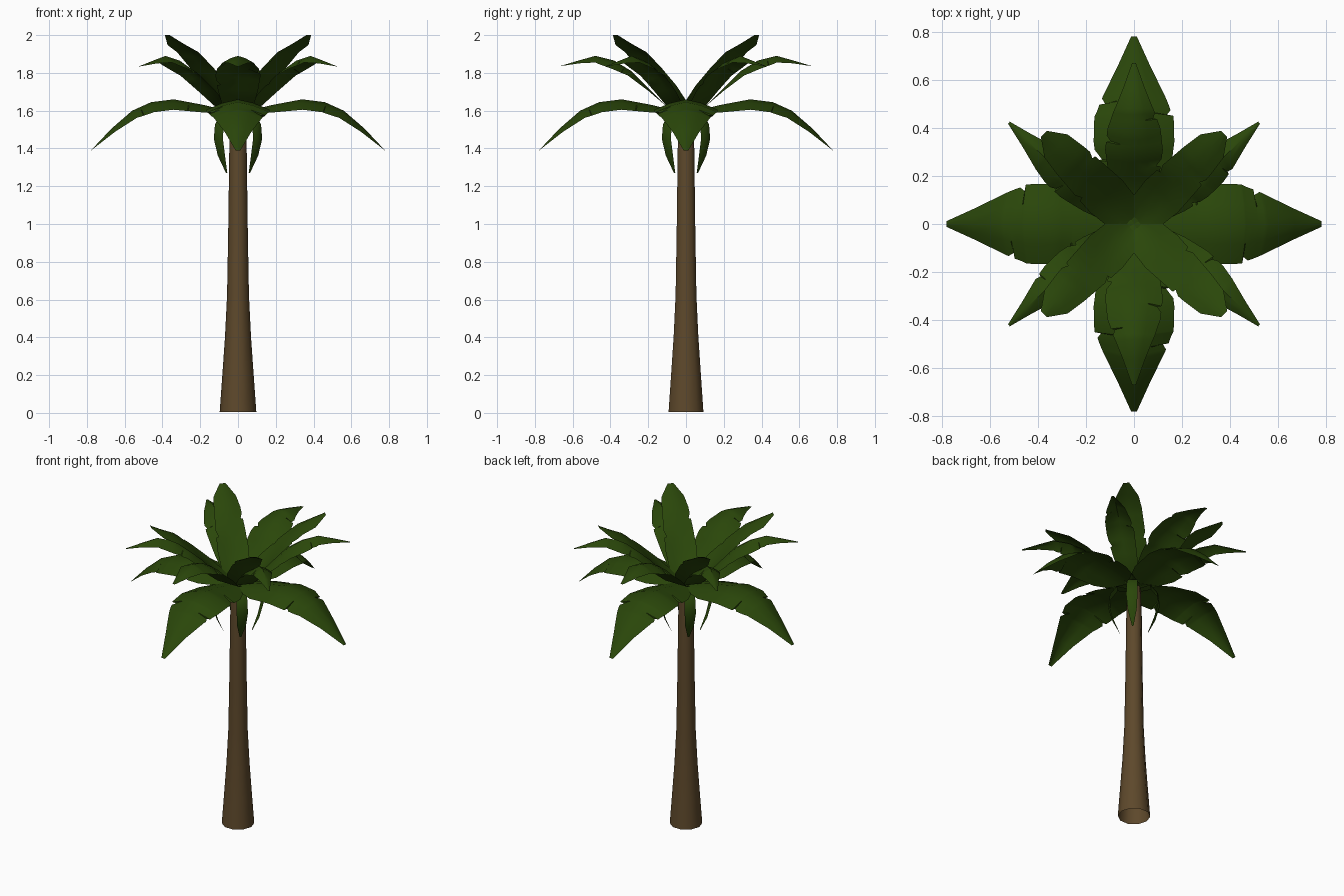
import bpy, math
from mathutils import Vector, Matrix

cube = bpy.data.objects.get("Cube")
if cube:
    bpy.data.objects.remove(cube)


def make_material(name, colour):
    mat = bpy.data.materials.new(name)
    mat.use_nodes = True
    mat.diffuse_color = (*colour, 1)
    shader = mat.node_tree.nodes["Principled BSDF"]
    shader.inputs["Base Color"].default_value = (*colour, 1)
    shader.inputs["Roughness"].default_value = 0.9
    return mat


leaf_green = make_material("leaf green", (0.023, 0.062, 0.003))
bark_brown = make_material("bark brown", (0.11, 0.065, 0.024))


def make_object(name, verts, faces, mat, sharp):
    mesh = bpy.data.meshes.new(name)
    mesh.from_pydata(verts, [], faces)
    mesh.materials.append(mat)
    obj = bpy.data.objects.new(name, mesh)
    bpy.context.collection.objects.link(obj)
    bpy.ops.object.select_all(action="DESELECT")
    obj.select_set(True)
    bpy.context.view_layer.objects.active = obj
    bpy.ops.object.shade_smooth_by_angle(angle=math.radians(sharp))
    return obj


def grid_faces(rows, cols):
    return [(r * cols + c, r * cols + c + 1, (r + 1) * cols + c + 1, (r + 1) * cols + c)
            for r in range(rows - 1) for c in range(cols - 1)]


def sample(stations, t):
    """Interpolate the stations at t, counted in stations."""
    i = min(int(t), len(stations) - 2)
    return [a + (b - a) * (t - i) for a, b in zip(stations[i], stations[i + 1])]


def make_leaf(name, stations, angle, tears=(), slim=1, bend=0):
    """Stations hold reach, height, half width and edge droop.
    Tears hold a position in stations and the side of the leaf that is torn.
    Slim scales the width, and bend bows the leaf sideways."""
    last = len(stations) - 1
    rows = [(float(i), 0) for i in range(last + 1)]
    for t, side in tears:
        rows += [(t - 0.03, 0), (t, side), (t + 0.25, 0)]
    rows.sort()
    spin = Matrix.Rotation(math.radians(angle), 3, "Z")
    verts = []
    for t, torn in rows:
        reach, height, width, droop = sample(stations, t)
        near = sample(stations, max(t - 0.3, 0))
        far = sample(stations, min(t + 0.3, last))
        along = Vector((far[0] - near[0], 0, far[1] - near[1])).normalized()
        normal = Vector((-along.z, 0, along.x))
        middle_line = bend * math.sin(math.pi * t / last)
        for s in (-1, -0.5, 0, 0.5, 1):
            cut = 0.84 if s == torn else 1
            point = Vector((reach, middle_line + s * width * slim * cut, height))
            verts.append(spin @ (point - normal * droop * abs(s) ** 1.5))
    return make_object(name, verts, grid_faces(len(rows), 5), leaf_green, 40)


# Trunk: tapered tube, open at the bottom
SIDES = 10
profile = [(0.097, 0.005), (0.083, 0.2), (0.069, 0.4), (0.058, 0.62),
           (0.052, 0.95), (0.046, 1.4), (0.04, 1.58)]
verts = [(r * math.cos(math.tau * k / SIDES), r * math.sin(math.tau * k / SIDES), z)
         for r, z in profile for k in range(SIDES + 1)]
faces = grid_faces(len(profile), SIDES + 1)
top = (len(profile) - 1) * (SIDES + 1)
faces.append(tuple(range(top, top + SIDES)))
trunk = make_object("trunk", verts, faces, bark_brown, 40)
weld = trunk.modifiers.new("seam", "WELD")
weld.merge_threshold = 0.001

# Broad leaves arching outward on the four axes
broad = [(0.0, 1.59, 0.05, 0), (0.08, 1.605, 0.1, 0.02), (0.18, 1.63, 0.15, 0.04),
         (0.34, 1.66, 0.168, 0.055), (0.46, 1.645, 0.165, 0.055), (0.56, 1.6, 0.128, 0.045),
         (0.67, 1.505, 0.07, 0.025), (0.78, 1.388, 0.012, 0)]
for i in range(4):
    make_leaf(f"broad_leaf_{i + 1}", broad, 90 * i, [(2.5, 1), (4.1, -1), (4.6, 1)])

# Upright leaves on the diagonals
upright = [(0.0, 1.58, 0.04, -0.01), (0.09, 1.63, 0.085, -0.02), (0.175, 1.72, 0.095, -0.015),
           (0.275, 1.83, 0.088, 0), (0.37, 1.92, 0.08, 0.012), (0.45, 1.965, 0.068, 0.02),
           (0.53, 2.0, 0.018, 0)]
for i in range(4):
    make_leaf(f"upright_leaf_{i + 1}", upright, 45 + 90 * i, [(2.6, 1), (3.4, -1)])

# Middle leaves: one at front and back, and a slimmer pair bowed outward on each side
middle = [(0.0, 1.58, 0.04, 0), (0.1, 1.62, 0.08, 0), (0.19, 1.71, 0.105, 0.01),
          (0.29, 1.81, 0.12, 0.03), (0.38, 1.865, 0.11, 0.045), (0.48, 1.89, 0.08, 0.035),
          (0.57, 1.865, 0.045, 0.015), (0.67, 1.835, 0.008, 0)]
middle_tears = [(2.4, -1), (3.4, 1), (4.5, -1)]
for name, angle in (("front", -90), ("back", 90)):
    make_leaf(f"middle_leaf_{name}", middle, angle, middle_tears)
for name, angle, side in (("left_back", 39, -1), ("left_front", -39, 1),
                          ("right_back", 141, 1), ("right_front", -141, -1)):
    make_leaf(f"middle_leaf_{name}", middle, angle, middle_tears, 0.7, 0.022 * side)

# Small leaves hanging beside the trunk
hanging = [(0.02, 1.56, 0.02, 0), (0.1, 1.58, 0.03, 0), (0.145, 1.53, 0.033, 0.006),
           (0.155, 1.45, 0.034, 0.008), (0.13, 1.36, 0.027, 0.006), (0.085, 1.27, 0.005, 0)]
for i in range(4):
    make_leaf(f"hanging_leaf_{i + 1}", hanging, 45 + 90 * i)
